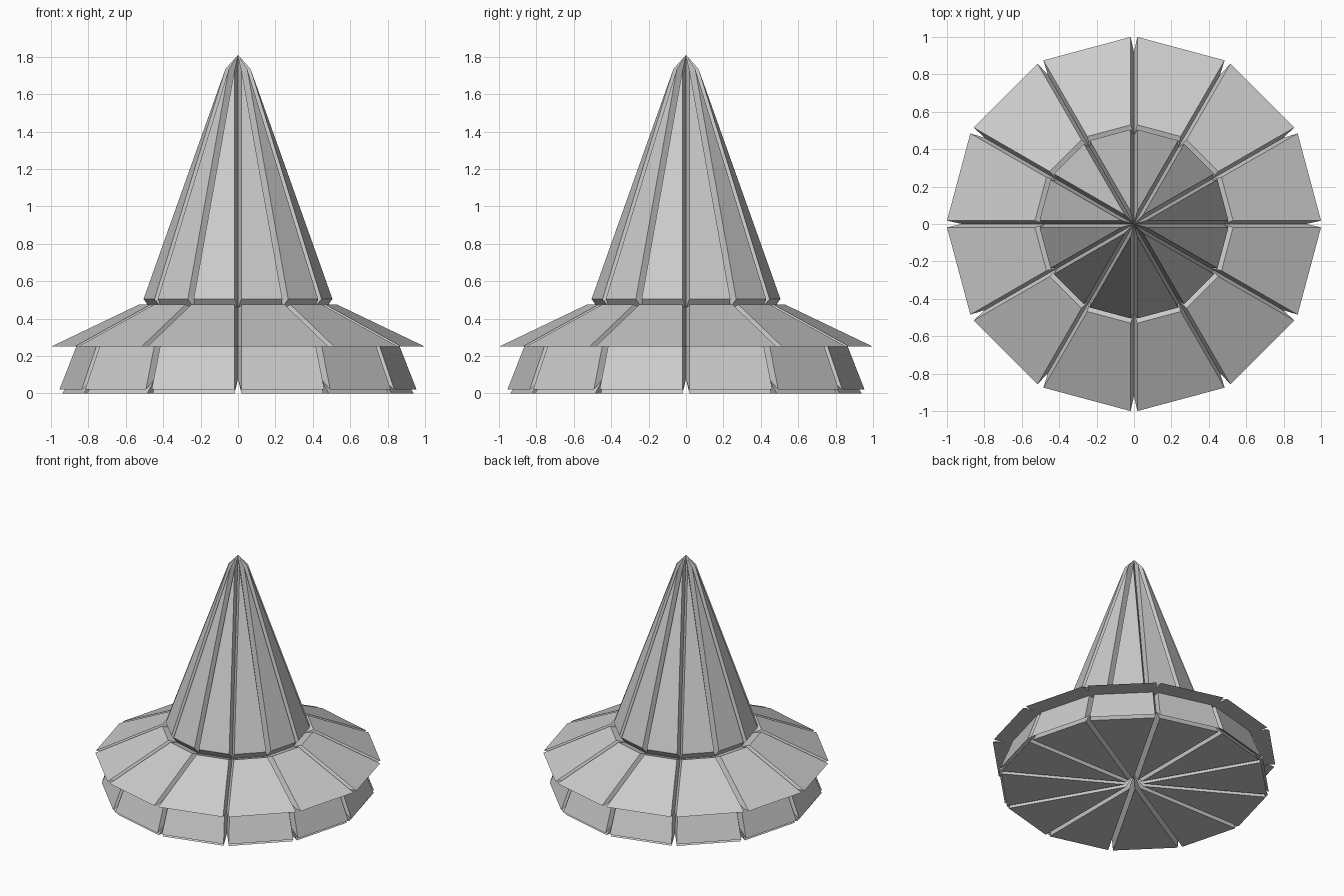
import bpy, bmesh
from math import pi, sin, cos
from mathutils import Vector

if "Cube" in bpy.data.objects:
    bpy.data.objects.remove(bpy.data.objects["Cube"])

SIDES = 12
HALF = pi / SIDES
GAP = 0.018          # half width of the grooves between panels


def ring_point(r, z, side, mid, gap):
    """Point r along a sector edge, shifted into the sector by gap."""
    a = mid + side * HALF
    return Vector((r * cos(a) + gap * side * sin(a),
                   r * sin(a) - gap * side * cos(a), z))


def outline(a, b, mid, gap):
    """Corners of a panel from profile point a to b; radius 0 gives one tip."""
    pts = []
    for (r, z), order in ((a, (-1, 1)), (b, (1, -1))):
        if r == 0:
            t = gap / sin(HALF)
            pts.append(Vector((t * cos(mid), t * sin(mid), z)))
        else:
            pts += [ring_point(r, z, s, mid, gap) for s in order]
    return pts


def panel(bm, outer, inner, mid, gap):
    """Raised panel: outer face plus sloping walls down to the inner shell."""
    p, q = outline(*outer, mid, gap), outline(*inner, mid, 0)
    normal = (p[1] - p[0]).cross(p[2] - p[0])
    if normal.dot(sum(p, Vector()) - sum(q, Vector())) < 0:
        p.reverse()
        q.reverse()
    vp = [bm.verts.new(v) for v in p]
    vq = [bm.verts.new(v) for v in q]
    bm.faces.new(vp)
    n = len(p)
    for i in range(n):
        j = (i + 1) % n
        bm.faces.new((vp[i], vq[i], vq[j], vp[j]))


def build(name, panels):
    bm = bmesh.new()
    for k in range(SIDES):
        for outer, inner, gap in panels:
            panel(bm, outer, inner, (2 * k + 1) * HALF, gap)
    bmesh.ops.remove_doubles(bm, verts=bm.verts, dist=0.0005)
    mesh = bpy.data.meshes.new(name)
    bm.to_mesh(mesh)
    bm.free()
    obj = bpy.data.objects.new(name, mesh)
    bpy.context.collection.objects.link(obj)


# base: bottom wedges and tapered sides
build("base", [
    (((0, 0), (0.94, 0)), ((0, 0.075), (0.89, 0.075)), GAP),
    (((0.955, 0.02), (0.865, 0.25)), ((0.89, 0.075), (0.82, 0.25)), GAP),
])
# brim: sloping top and flat underside
build("brim", [
    (((0.53, 0.475), (1.0, 0.25)), ((0.47, 0.455), (0.92, 0.25)), GAP),
    (((0.82, 0.25), (0.92, 0.25)), ((0.82, 0.26), (0.92, 0.26)), 0),
])
# cone: tall pointed panels
build("cone", [
    (((0.505, 0.505), (0, 1.735)), ((0.47, 0.455), (0, 1.81)), GAP),
])
